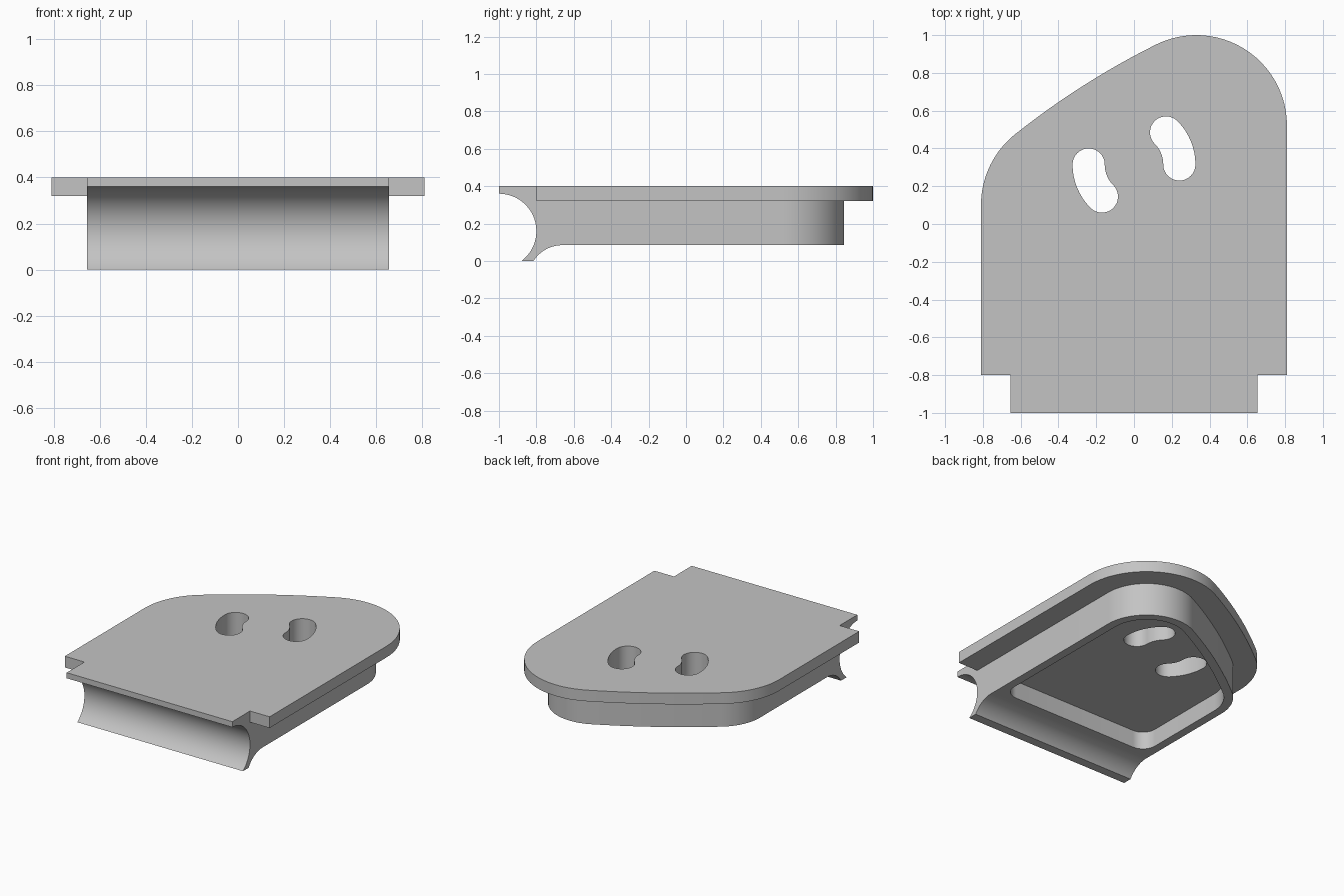
import bpy, bmesh, math
from mathutils import Vector

if "Cube" in bpy.data.objects:
    bpy.data.objects.remove(bpy.data.objects["Cube"], do_unlink=True)

grey = bpy.data.materials.new("plain grey")
grey.use_nodes = True
COLOUR = (0.55, 0.55, 0.55, 1)
grey.diffuse_color = COLOUR
grey.node_tree.nodes["Principled BSDF"].inputs["Base Color"].default_value = COLOUR


def arc(cx, cy, r, a0, a1, n=24):
    """Points on an arc, angles in degrees."""
    angles = [math.radians(a0 + (a1 - a0) * i / n) for i in range(n + 1)]
    return [(cx + r * math.cos(a), cy + r * math.sin(a)) for a in angles]


def prism(name, outline, lo, hi, axis="z"):
    """Extrude a closed outline along z (xy outline) or x (yz outline)."""
    bm = bmesh.new()
    place = (lambda p, h: (p[0], p[1], h)) if axis == "z" else (lambda p, h: (h, p[0], p[1]))
    base = bm.faces.new([bm.verts.new(place(p, lo)) for p in outline])
    ext = bmesh.ops.extrude_face_region(bm, geom=[base])
    moved = [v for v in ext["geom"] if isinstance(v, bmesh.types.BMVert)]
    bmesh.ops.translate(bm, verts=moved, vec=Vector(place((0, 0), hi - lo)))
    bmesh.ops.recalc_face_normals(bm, faces=bm.faces)
    mesh = bpy.data.meshes.new(name)
    bm.to_mesh(mesh)
    bm.free()
    mesh.materials.append(grey)
    obj = bpy.data.objects.new(name, mesh)
    bpy.context.collection.objects.link(obj)
    return obj


def combine(target, tool, operation):
    """Apply a boolean and discard the tool."""
    tool.hide_render = True
    mod = target.modifiers.new("boolean", "BOOLEAN")
    mod.operation, mod.solver, mod.object = operation, "EXACT", tool
    bpy.context.view_layer.objects.active = target
    bpy.ops.object.modifier_apply(modifier=mod.name)
    bpy.data.objects.remove(tool, do_unlink=True)


# Rounded back edge: two corner arcs joined by one broad arc, inset by d
HALF, CORNER, BROAD = 0.81, 0.48, 4.23
right_c, left_c = Vector((0.33, 0.52)), Vector((-0.33, 0.10))
span = right_c - left_c
drop = math.sqrt((BROAD - CORNER) ** 2 - (span.length / 2) ** 2)
broad_c = (right_c + left_c) / 2 + Vector((span.y, -span.x)).normalized() * drop


def back_edge(d):
    def heading(c):
        v = c - broad_c
        return math.degrees(math.atan2(v.y, v.x))
    a_r, a_l = heading(right_c), heading(left_c)
    return (arc(*right_c, CORNER - d, 0, a_r)
            + arc(*broad_c, BROAD - d, a_r, a_l, 12)[1:]
            + arc(*left_c, CORNER - d, a_l, 180)[1:])


# Top plate with a narrower front tongue
TONGUE, WALL = 0.155, 0.215
side = HALF - TONGUE
plate_outline = back_edge(0) + [(-HALF, -0.8), (-side, -0.8), (-side, -1),
                                (side, -1), (side, -0.8), (HALF, -0.8)]
bracket = prism("mounting_bracket", plate_outline, 0.32, 0.40)

# Lower body, inset beneath the plate
body = prism("lower_body", back_edge(TONGUE) + [(-side, -1), (side, -1)], 0, 0.36)
combine(bracket, body, "UNION")

# Round channel along the front
channel = prism("front_channel", arc(-1, 0.16, 0.2, 0, 360, 96)[:-1], -1, 1, "x")
combine(bracket, channel, "DIFFERENCE")

# Raised underside with a fillet that leaves the front lip
reach = math.degrees(math.asin(0.1 / 0.185))
under = arc(-0.66, -0.1, 0.185, 180 - reach, 90) + [(1.2, 0.085), (1.2, -0.1), (-0.816, -0.1)]
combine(bracket, prism("underside_cut", under, -1, 1, "x"), "DIFFERENCE")

# Pocket in the underside
inner, r = HALF - WALL, 0.1
pocket = (back_edge(WALL) + arc(-inner + r, -0.6 + r, r, 180, 270, 12)
          + arc(inner - r, -0.6 + r, r, 270, 360, 12))
combine(bracket, prism("pocket_cut", pocket, -0.1, 0.21), "DIFFERENCE")

# Two curved slots around a common pivot
PIVOT, RADIUS, W = Vector((0, 0.315)), 0.24, 0.085
for start in (0, 180):
    end = start + 45
    tips = [PIVOT + RADIUS * Vector((math.cos(math.radians(a)), math.sin(math.radians(a))))
            for a in (start, end)]
    slot = (arc(*PIVOT, RADIUS + W, start, end)
            + arc(*tips[1], W, end, end + 180)[1:]
            + arc(*PIVOT, RADIUS - W, end, start)[1:]
            + arc(*tips[0], W, start + 180, start + 360)[1:-1])
    combine(bracket, prism("slot_cut", slot, -0.1, 0.6), "DIFFERENCE")

# Smooth curved walls, keep the edges crisp
bpy.ops.object.select_all(action="DESELECT")
bracket.select_set(True)
bpy.context.view_layer.objects.active = bracket
bpy.ops.object.shade_smooth_by_angle(angle=math.radians(30))
